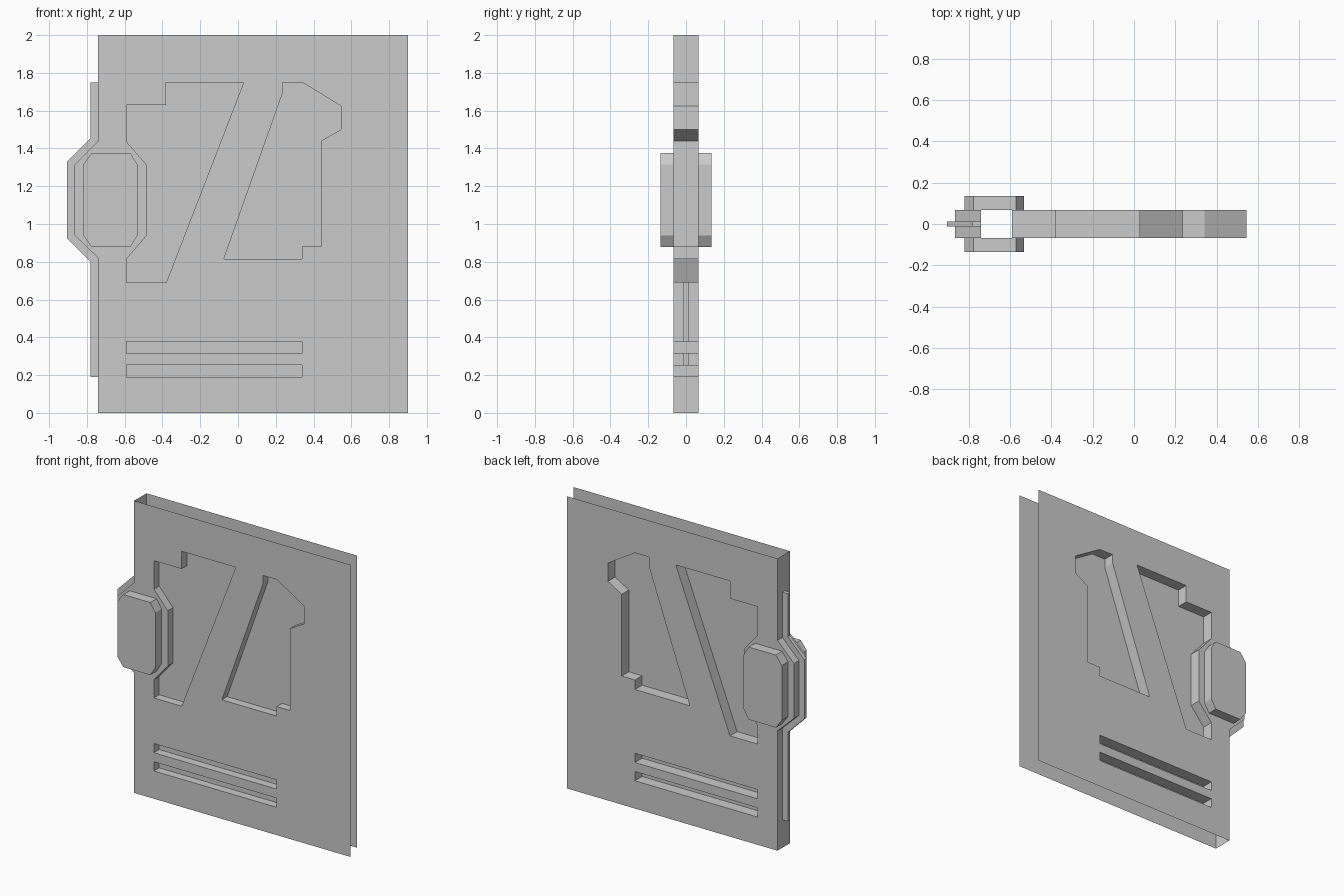
import bpy, bmesh
from mathutils import Vector

if "Cube" in bpy.data.objects:
    bpy.data.objects.remove(bpy.data.objects["Cube"])

T = 0.067     # half thickness of the panel
S = 0.013     # half thickness of the edge strip
H = 0.135     # grip reach from the middle

# Profiles in (x, z), listed clockwise seen from the front
mid_edge = [(-.74, .19), (-.74, .82), (-.865, .94), (-.865, 1.315), (-.74, 1.44), (-.74, 1.75)]
strip_edge = [(-.78, .19), (-.78, .80), (-.905, .925), (-.905, 1.33), (-.78, 1.455), (-.78, 1.75)]
left_edge = [(-.74, 0)] + mid_edge + [(-.74, 2)]
upper_left = [(-.38, 1.75), (.03, 1.75), (-.38, .69), (-.59, .69), (-.59, .815),
              (-.485, .937), (-.485, 1.315), (-.59, 1.435), (-.59, 1.63), (-.38, 1.63)]
upper_right = [(.235, 1.75), (.34, 1.75), (.545, 1.625), (.545, 1.50), (.44, 1.44),
               (.44, .88), (.34, .88), (.34, .815), (-.075, .815), (.235, 1.69)]
slots = [[(-.59, z), (-.59, z + .063), (.34, z + .063), (.34, z)] for z in (.19, .315)]
holes = [upper_left, upper_right] + slots
grip = [(-.775, 1.375), (-.57, 1.375), (-.532, 1.315), (-.532, .94),
        (-.57, .878), (-.775, .878), (-.82, .94), (-.82, 1.315)]


def finish(bm, name):
    mesh = bpy.data.meshes.new(name)
    bm.to_mesh(mesh)
    bm.free()
    ob = bpy.data.objects.new(name, mesh)
    bpy.context.collection.objects.link(ob)
    return ob


def ring(bm, pts, y):
    return [bm.verts.new((x, y, z)) for x, z in pts]


def ribbon(bm, pts, y0, y1, closed=False):
    """Wall swept along y; faces outward when pts run clockwise."""
    a, b = ring(bm, pts, y0), ring(bm, pts, y1)
    n = len(pts)
    for i in range(n if closed else n - 1):
        j = (i + 1) % n
        bm.faces.new((a[i], a[j], b[j], b[i]))


def sheet(bm, loops, y, side):
    """Flat filled sheet with holes, facing -y or +y."""
    edges = []
    for pts in loops:
        v = ring(bm, pts, y)
        edges += [bm.edges.new((v[i - 1], v[i])) for i in range(len(v))]
    res = bmesh.ops.triangle_fill(bm, edges=edges, use_beauty=True, normal=Vector((0, side, 0)))
    for f in res["geom"]:
        if isinstance(f, bmesh.types.BMFace):
            f.normal_update()
            if f.normal.y * side < 0:
                f.normal_flip()


# Front and back sheets, the back one slightly narrower
for name, side, right in (("front_sheet", -1, .90), ("back_sheet", 1, .855)):
    bm = bmesh.new()
    sheet(bm, [left_edge + [(right, 2), (right, 0)]] + holes, side * T, side)
    finish(bm, name)

# Closed left edge, slit in the middle where the strip comes out
bm = bmesh.new()
ribbon(bm, [(-.74, 0), (-.74, .19)], -T, T)
ribbon(bm, [(-.74, 1.75), (-.74, 2)], -T, T)
ribbon(bm, mid_edge, -T, -S)
ribbon(bm, mid_edge, S, T)
finish(bm, "left_edge_wall")

# Thin strip along the left edge
bm = bmesh.new()
ribbon(bm, [mid_edge[0]] + strip_edge + [mid_edge[-1]], -S, S)
for side in (-1, 1):
    a, b = ring(bm, mid_edge, side * S), ring(bm, strip_edge, side * S)
    for i in range(len(a) - 1):
        q = (a[i], b[i], b[i + 1], a[i + 1])
        bm.faces.new(q if side > 0 else q[::-1])
bm.normal_update()
for f in bm.faces:
    if abs(f.normal.y) > .5 and f.normal.y * f.calc_center_median().y < 0:
        f.normal_flip()
finish(bm, "edge_strip")

# Recess walls run right through, with one floor near the middle
for i, pts in enumerate(holes):
    area = sum(pts[k - 1][0] * p[1] - p[0] * pts[k - 1][1] for k, p in enumerate(pts))
    bm = bmesh.new()
    ribbon(bm, pts if area > 0 else pts[::-1], -T, T, True)
    sheet(bm, [pts], -.01, -1)
    finish(bm, f"recess_{i + 1}")

# Raised octagonal grips on both sides
for name, side in (("front_grip", -1), ("back_grip", 1)):
    bm = bmesh.new()
    ribbon(bm, grip, *sorted((side * T, side * H)), True)
    sheet(bm, [grip], side * H, side)
    finish(bm, name)
